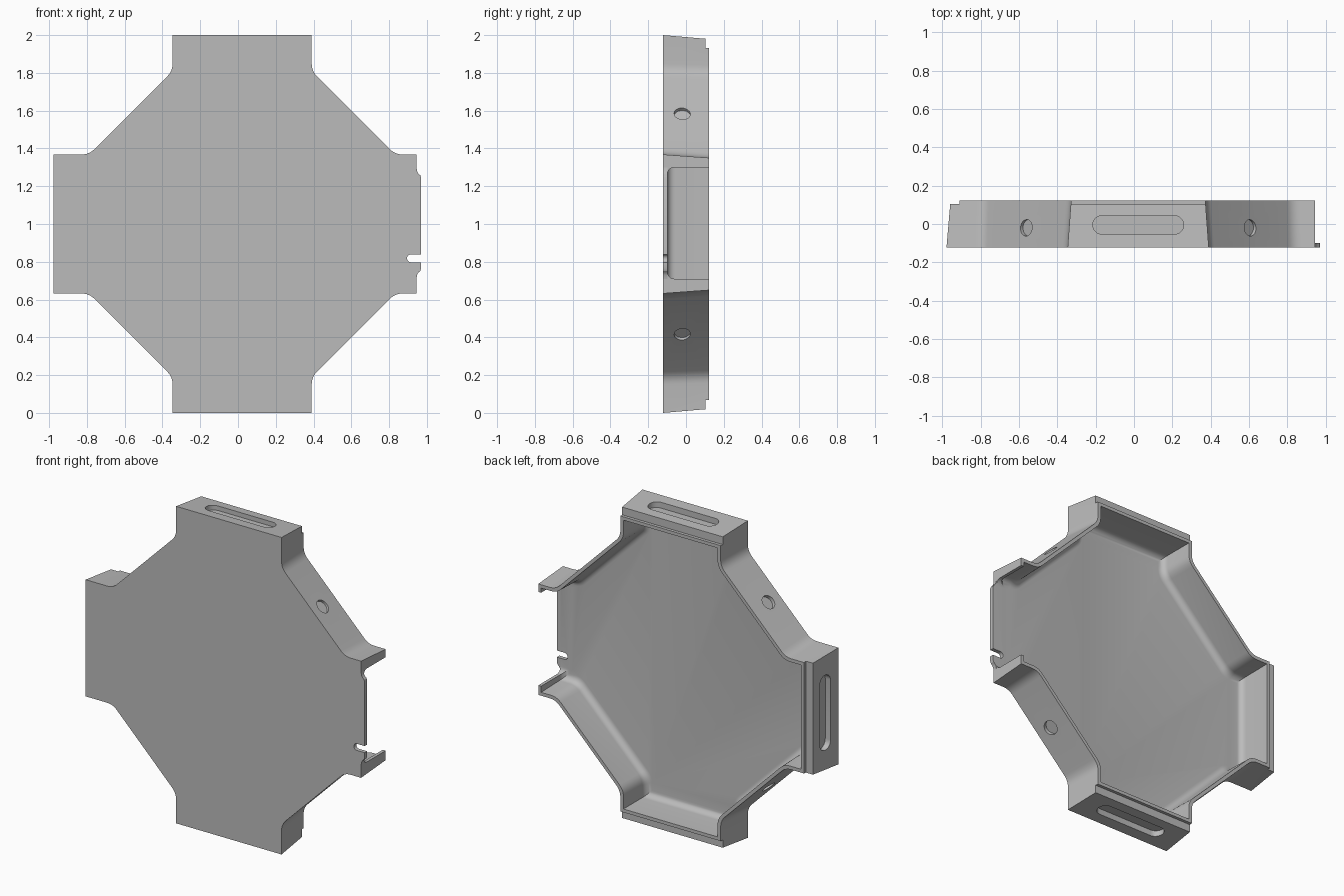
import bpy, bmesh, math
from mathutils import Vector, Matrix

old = bpy.data.objects.get("Cube")
if old:
    bpy.data.objects.remove(old, do_unlink=True)

CENTRE = Vector((0.022, 0, 1.0))   # middle of the cross-shaped tray
ARM, CORNER = 0.368, 0.81          # arm half width, start of the diagonals
FRONT, BACK, FLOOR = -0.123, 0.123, -0.098
OPEN_END = 0.923                   # offset of the open arm's end

grey = bpy.data.materials.new("plain_grey")
grey.diffuse_color = (0.5, 0.5, 0.5, 1)
grey.use_nodes = True
grey.node_tree.nodes["Principled BSDF"].inputs["Base Color"].default_value = (0.5, 0.5, 0.5, 1)


def loft(name, rings, matrix=Matrix.Identity(4)):
    """Closed solid skinned through rings with equal point counts."""
    bm = bmesh.new()
    loops = [[bm.verts.new(matrix @ Vector(p)) for p in ring] for ring in rings]
    n = len(loops[0])
    for a, b in zip(loops, loops[1:]):
        for i in range(n):
            j = (i + 1) % n
            bm.faces.new((a[i], a[j], b[j], b[i]))
    bm.faces.new(loops[0])
    bm.faces.new(loops[-1])
    bmesh.ops.recalc_face_normals(bm, faces=bm.faces)
    mesh = bpy.data.meshes.new(name)
    bm.to_mesh(mesh)
    bm.free()
    mesh.materials.append(grey)
    obj = bpy.data.objects.new(name, mesh)
    bpy.context.collection.objects.link(obj)
    return obj


def outline(y, inset, end, open_end):
    """Cross with diagonal webs and filleted inner corners."""
    a, c = ARM - inset, CORNER - inset * 0.414
    fillet, pts = 0.04, []
    for k in range(4):
        e = open_end if k == 0 else end
        turn = Matrix.Rotation(k * math.pi / 2, 2)
        arm = [Vector((e, -a)), Vector((e, a))]
        s = Vector((c, a))
        d1, d2 = Vector((1, 0)), Vector((-1, 1)).normalized()
        web = []
        for i in range(6):
            t = i / 5
            web.append(s + d1 * fillet * (1 - t) ** 2 + d2 * fillet * t ** 2)
        mirrored = [Vector((p.y, p.x)) for p in reversed(web)]
        pts += [turn @ p for p in arm + web + mirrored]
    return [CENTRE + Vector((p.x, y, p.y)) for p in pts]


def stadium(half, r, y_mid, depth):
    """Rounded slot ring across x at height depth."""
    pts = []
    for side in (1, -1):
        for i in range(13):
            t = -math.pi / 2 + math.pi * i / 12
            pts.append((side * (half - r + r * math.cos(t)), y_mid + side * r * math.sin(t), depth))
    return pts


def box_ring(x0, x1, y0, y1, z):
    return [(x0, y0, z), (x1, y0, z), (x1, y1, z), (x0, y1, z)]


def cut(obj, cutter, keep=False):
    mod = obj.modifiers.new("cut", 'BOOLEAN')
    mod.operation, mod.solver, mod.object = 'DIFFERENCE', 'EXACT', cutter
    bpy.context.view_layer.objects.active = obj
    bpy.ops.object.modifier_apply(modifier=mod.name)
    if not keep:
        bpy.data.objects.remove(cutter, do_unlink=True)


# Tray shell with drafted outer walls
tray = loft("tray_body", [outline(FRONT, 0, 1.0, OPEN_END),
                          outline(BACK, 0.018, 0.979, OPEN_END)])

# Hollow inside with a rounded floor edge
rings, r = [], 0.04
for i in range(7):
    t = math.pi / 2 * i / 6
    grow = r * (1 - math.sin(t))
    rings.append(outline(FLOOR + r * (1 - math.cos(t)), 0.044 + grow,
                         0.908 - grow, OPEN_END - 0.02 - grow))
rings.append(outline(BACK + 0.05, 0.038, 0.912, OPEN_END - 0.02))
cut(tray, loft("hollow", rings))

# Closed arm ends: blind slot and stepped rim
for angle in (0, -math.pi / 2, math.pi):
    place = Matrix.Translation(CENTRE) @ Matrix.Rotation(angle, 4, 'Y')
    cut(tray, loft("slot", [stadium(0.237, 0.048, -0.005, z) for z in (0.957, 1.1)], place))
    cut(tray, loft("rim_step", [box_ring(-0.45, 0.45, 0.104, 0.2, z) for z in (0.932, 1.1)], place))

# Blind round holes in the diagonal walls
for k in range(4):
    place = Matrix.Translation(CENTRE) @ Matrix.Rotation(math.pi / 4 + k * math.pi / 2, 4, 'Y')
    cut(tray, loft("hole", [stadium(0.043, 0.043, -0.02, z) for z in (0.807, 0.9)], place))

# Opening in the open arm's end, rounded next to the floor
def opening(x):
    pts, r = [(x, 0.3, 0.71), (x, 0.3, 1.3)], 0.035
    for mid, start in ((1.3 - r, 0), (0.71 + r, math.pi / 2)):
        for i in range(7):
            t = start + math.pi / 2 * i / 6
            pts.append((x, FLOOR + r - r * math.sin(t), mid + r * math.cos(t)))
    return pts

cut(tray, loft("end_opening", [opening(x) for x in (0.86, 1.1)]))

# Thin tab continuing the floor past the opening
edge = CENTRE.x + OPEN_END
profile = [(edge, 1.3), (edge + 0.003, 1.28), (edge + 0.01, 1.267), (edge + 0.02, 1.258),
           (edge + 0.025, 1.245), (edge + 0.025, 0.765), (edge + 0.02, 0.752),
           (edge + 0.01, 0.743), (edge + 0.003, 0.73), (edge, 0.71)]
tab = loft("end_tab", [[(x, y, z) for x, z in profile] for y in (FRONT, FLOOR)])

# Rounded notch through the floor and tab
place = Matrix.Translation((1.0, 0, 0.818)) @ Matrix.Rotation(math.pi / 2, 4, 'X')
notch = loft("notch", [stadium(0.105, 0.021, 0, z) for z in (0.07, 0.2)], place)
cut(tray, notch, keep=True)
cut(tab, notch)

# Smooth shading with crisp edges
for obj in (tray, tab):
    bpy.ops.object.select_all(action='DESELECT')
    obj.select_set(True)
    bpy.context.view_layer.objects.active = obj
    bpy.ops.object.shade_smooth_by_angle(angle=math.radians(25))
